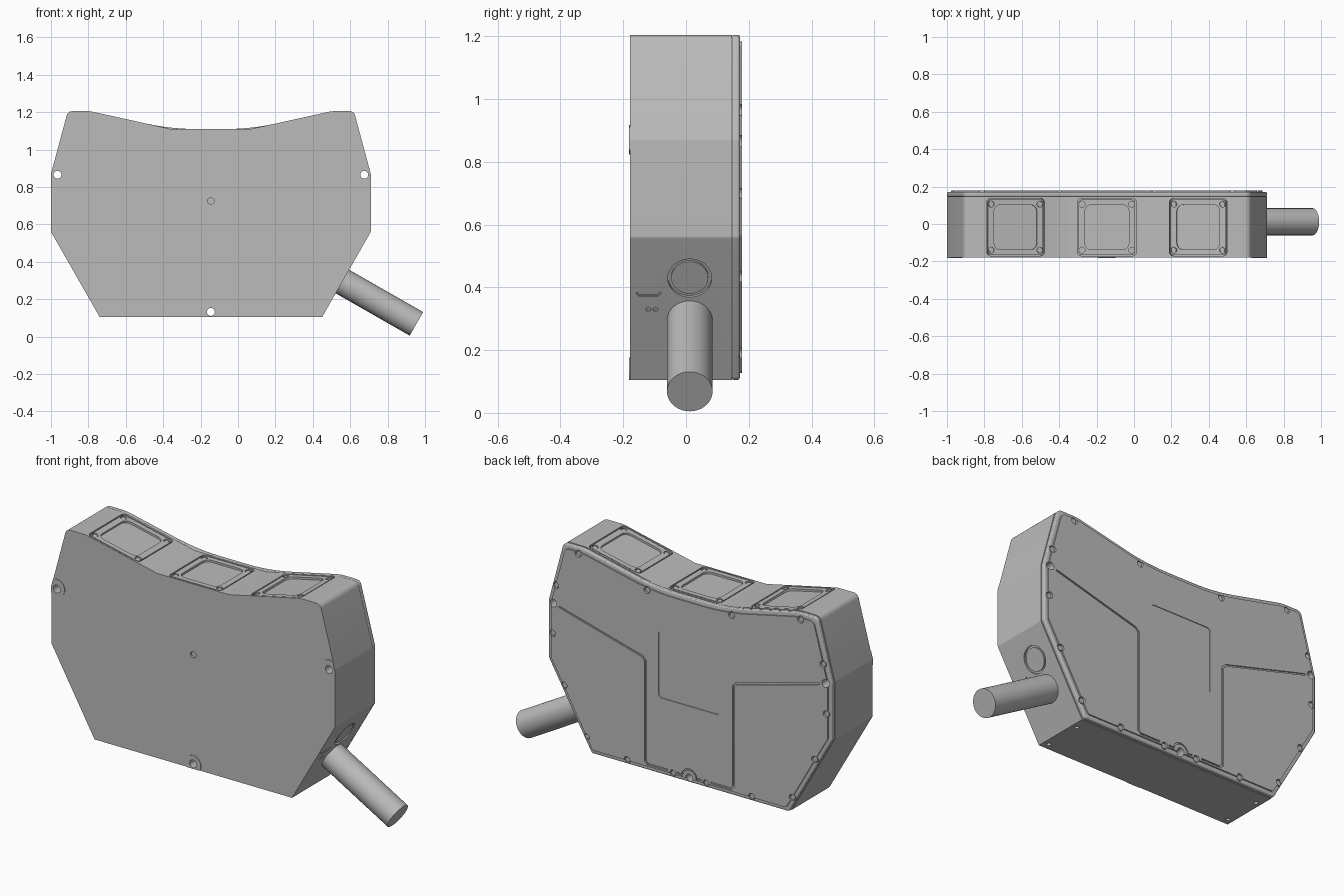
import bpy, bmesh, math
from mathutils import Vector, Matrix

cube = bpy.data.objects.get("Cube")
if cube:
    bpy.data.objects.remove(cube, do_unlink=True)

grey = bpy.data.materials.new("satin grey")
grey.use_nodes = True
COLOUR = (0.5, 0.5, 0.5, 1)
grey.diffuse_color = COLOUR
grey.node_tree.nodes["Principled BSDF"].inputs["Base Color"].default_value = COLOUR

CX = -0.145          # housing centre line
BACK, PLATE = 0.172, 0.179


def frame(origin, u, v):
    """Local x, y lie on a face; local z points out of it."""
    u, v = Vector(u).normalized(), Vector(v).normalized()
    m = Matrix((u, v, u.cross(v))).transposed().to_4x4()
    m.translation = Vector(origin)
    return m


def circle(x, y, r, n=32):
    return [(x + r * math.cos(2 * math.pi * i / n), y + r * math.sin(2 * math.pi * i / n)) for i in range(n)]


def rounded(pts, radii, steps=6):
    """Polygon with each corner filleted by its radius."""
    out = []
    for i, p in enumerate(pts):
        p, r = Vector(p), radii[i]
        a = (Vector(pts[i - 1]) - p).normalized()
        b = (Vector(pts[(i + 1) % len(pts)]) - p).normalized()
        if r == 0:
            out.append(tuple(p))
            continue
        half = a.angle(b) / 2
        centre = p + (a + b).normalized() * r / math.sin(half)
        start = p + a * r / math.tan(half) - centre
        sweep = math.pi - 2 * half
        if a.x * b.y - a.y * b.x > 0:
            sweep = -sweep
        for k in range(steps + 1):
            t = sweep * k / steps
            c, s = math.cos(t), math.sin(t)
            out.append((centre.x + c * start.x - s * start.y, centre.y + s * start.x + c * start.y))
    return out


def rect(x, y, w, h, r):
    pts = [(x - w / 2, y - h / 2), (x + w / 2, y - h / 2), (x + w / 2, y + h / 2), (x - w / 2, y + h / 2)]
    return rounded(pts, [r] * 4) if r else pts


def inset(pts, d):
    """Move every edge of a counter-clockwise polygon inward."""
    out = []
    for i, p in enumerate(pts):
        p = Vector(p)
        a = (p - Vector(pts[i - 1])).normalized()
        b = (Vector(pts[(i + 1) % len(pts)]) - p).normalized()
        n = Vector((-a.y, a.x)) + Vector((-b.y, b.x))
        out.append(tuple(p + n * 2 * d / n.length_squared))
    return out


def strip(path, w):
    """Rectangles of width w along a path."""
    quads = []
    for p, q in zip(path, path[1:]):
        p, q = Vector(p), Vector(q)
        d = (q - p).normalized() * w / 2
        n = Vector((-d.y, d.x))
        quads.append([tuple(k) for k in (p - d - n, q + d - n, q + d + n, p - d + n)])
    return quads


def prism(name, m, shapes, z0, z1):
    """Extrude flat shapes from z0 to z1 on the frame m."""
    bm = bmesh.new()
    for shape in shapes:
        low = [bm.verts.new(m @ Vector((x, y, z0))) for x, y in shape]
        high = [bm.verts.new(m @ Vector((x, y, z1))) for x, y in shape]
        bm.faces.new(low[::-1])
        bm.faces.new(high)
        for i in range(len(low)):
            j = (i + 1) % len(low)
            bm.faces.new((low[i], low[j], high[j], high[i]))
    bmesh.ops.recalc_face_normals(bm, faces=bm.faces)
    mesh = bpy.data.meshes.new(name)
    bm.to_mesh(mesh)
    bm.free()
    ob = bpy.data.objects.new(name, mesh)
    bpy.context.collection.objects.link(ob)
    mesh.materials.append(grey)
    return ob


def bake(ob):
    ev = ob.evaluated_get(bpy.context.evaluated_depsgraph_get())
    mesh = bpy.data.meshes.new_from_object(ev)
    ob.modifiers.clear()
    ob.data = mesh


def boolean(ob, m, shapes, z0, z1, op='DIFFERENCE'):
    cutter = prism("cutter", m, shapes, z0, z1)
    mod = ob.modifiers.new("cut", 'BOOLEAN')
    mod.operation, mod.object, mod.solver, mod.use_self = op, cutter, 'EXACT', True
    bake(ob)
    bpy.data.objects.remove(cutter, do_unlink=True)


# Housing outline, right half mirrored about the centre line
half = [(0.595, 0.105), (0.855, 0.56), (0.855, 0.87), (0.765, 1.205), (0.645, 1.205), (0.215, 1.11)]
outline = half + [(-x, z) for x, z in reversed(half)]
soft = [0, 0.02, 0.02, 0.03, 0.1, 0]
lip = [0.02, 0.02, 0.02, 0.03, 0.3, 1.2]
body_shape = rounded(outline, soft + soft[::-1])
lid_outline = rounded(outline, lip + lip[::-1])
plate_outline = inset(outline, 0.022)
rear = frame((CX, 0, 0), (-1, 0, 0), (0, 0, 1))
holes = [circle(x, z, 0.021) for x, z in ((-0.82, 0.865), (0.82, 0.865), (0, 0.132))]

body = prism("housing", rear, [body_shape], -0.178, 0.146)
lid = prism("lid_rim", rear, [lid_outline], 0.146, BACK)
bev = lid.modifiers.new("round", 'BEVEL')
bev.width, bev.segments, bev.limit_method, bev.angle_limit = 0.008, 3, 'ANGLE', math.radians(65)
bake(lid)
plate = prism("back_plate", rear, [rounded(plate_outline, lip + lip[::-1])], 0.165, PLATE)

# Mounting pads around the front ends of the through holes
pads = prism("mounting_pads", rear, [circle(x, z, 0.047) for x, z in ((-0.82, 0.87), (0.82, 0.87), (0, 0.13))],
             -0.181, -0.17)
boolean(pads, rear, [body_shape], -0.3, 0, 'INTERSECT')
for part in (body, lid, plate, pads):
    boolean(part, rear, holes, -0.4, 0.4)
boolean(body, rear, [circle(0, 0.725, 0.017)], -0.3, -0.168)

# Back plate grooves and label recess
groove = []
for s in (1, -1):
    arc = [(s * 0.045 * math.cos(t), 0.132 + 0.045 * math.sin(t)) for t in (0.1, 0.5, 0.9, 1.25, math.pi / 2)]
    path = [(s * 0.78, 0.853), (s * 0.285, 0.72), (s * 0.265, 0.70), (s * 0.265, 0.155),
            (s * 0.25, 0.14), (s * 0.135, 0.14)]
    groove += strip(path, 0.009) + strip([(s * 0.07, 0.14)] + arc, 0.007)
boolean(plate, rear, groove, PLATE - 0.007, 0.3)
boolean(plate, rear, [rect(0, 0.705, 0.37, 0.365, 0.02)], PLATE - 0.004, 0.3)

# Rim screws
spots = [(0.67, 1.172), (0.255, 1.086), (0.805, 0.965), (0.825, 0.70), (0.755, 0.434),
         (0.62, 0.19), (0.375, 0.13), (0.10, 0.13)]
spots += [(-x, z) for x, z in spots]
for part in (lid, plate):
    boolean(part, rear, [circle(x, z, 0.018, 20) for x, z in spots], 0.16, 0.3)
prism("rim_screws", rear, [circle(x, z, 0.014, 20) for x, z in spots], 0.155, 0.172)

# Three windows along the top
tilt = 0.095 / 0.43
for name, x, z, slope in (("right", -0.633, 1.170, -tilt), ("middle", CX, 1.11, 0), ("left", 0.343, 1.170, tilt)):
    top = frame((x, -0.017, z), (1, 0, slope), (0, 1, 0))
    corners = [(i * 0.133, j * 0.123) for i in (-1, 1) for j in (-1, 1)]
    boolean(body, top, [rect(0, 0, 0.315, 0.306, 0.02)], -0.02, 0.1)
    cover = prism(name + "_window_frame", top, [rect(0, 0, 0.303, 0.294, 0.016)], -0.021, -0.001)
    boolean(cover, top, [rect(0, 0, 0.235, 0.24, 0.035)], -0.012, 0.1)
    boolean(cover, top, [circle(i, j, 0.016, 20) for i, j in corners], -0.01, 0.1)
    prism(name + "_window_screws", top, [circle(i, j, 0.012, 20) for i, j in corners], -0.015, -0.004)

# Port, slot and indicator holes on the slanted side
side = frame((0.45, 0.012, 0.105), (0, 1, 0), (0.26, 0, 0.455))
boolean(body, side, [circle(0, 0.374, 0.07)], -0.01, 0.1)
prism("port_cap", side, [circle(0, 0.374, 0.059)], -0.02, -0.002)
boolean(body, side, strip([(-0.168, 0.318), (-0.158, 0.309), (-0.104, 0.309), (-0.094, 0.318)], 0.006), -0.006, 0.1)
boolean(body, side, [circle(y, 0.259, 0.008, 16) for y in (-0.132, -0.109)], -0.008, 0.1)

# Cable stub square to the slanted side
prism("cable_stub", side, [circle(0, 0.218, 0.0725, 48)], -0.03, 0.456)

# Small holes in the underside
under = frame((CX, 0, 0.105), (1, 0, 0), (0, -1, 0))
boolean(body, under, [circle(x, y, 0.011, 16) for x in (-0.565, 0.565) for y in (0.14, -0.07)], -0.02, 0.1)

# Smooth the curved faces and keep sharp edges
meshes = [o for o in bpy.context.collection.objects if o.type == 'MESH']
for ob in meshes:
    ob.select_set(True)
bpy.context.view_layer.objects.active = body
bpy.ops.object.shade_smooth_by_angle(angle=math.radians(25))
